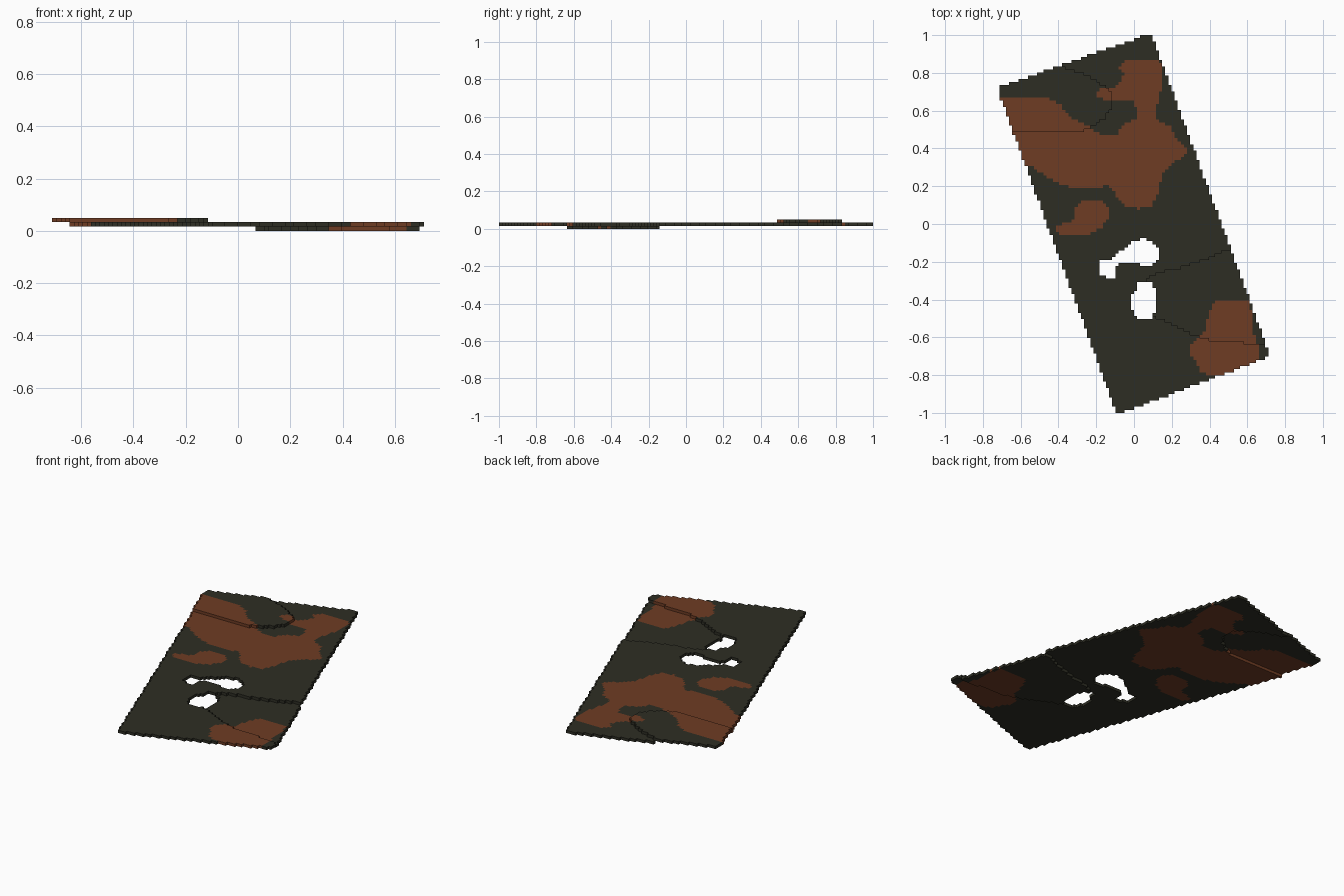
import bpy, bmesh

if "Cube" in bpy.data.objects:
    bpy.data.objects.remove(bpy.data.objects["Cube"], do_unlink=True)

COLS, ROWS = 86, 121
S = 2.0 / ROWS                      # edge length of one block

# Outlines in plan
PLATE = [(-0.725, 0.72), (0.09, 1.01), (0.722, -0.70), (-0.09, -1.01)]
RAISED = [(-0.37, 0.83), (-0.39, 0.95), (-0.9, 0.9), (-0.9, 0.485), (-0.30, 0.485),
          (-0.235, 0.51), (-0.16, 0.555), (-0.115, 0.61), (-0.115, 0.70), (-0.21, 0.77)]
LOWERED = [(0.55, -0.12), (0.49, -0.14), (0.42, -0.17), (0.36, -0.195), (0.25, -0.23),
           (0.17, -0.245), (0.06, -0.29), (0.06, -0.45), (0.11, -0.49), (0.30, -0.58),
           (0.425, -0.62), (0.8, -0.64), (0.8, -0.12)]
HOLES = [
    [(-0.02, -0.095), (0.04, -0.08), (0.09, -0.085), (0.125, -0.12), (0.125, -0.19),
     (0.10, -0.215), (0.04, -0.215), (0.035, -0.20), (-0.08, -0.205), (-0.10, -0.23),
     (-0.10, -0.28), (-0.14, -0.29), (-0.185, -0.26), (-0.18, -0.195), (-0.115, -0.18),
     (-0.05, -0.13)],
    [(0.02, -0.305), (0.09, -0.305), (0.11, -0.35), (0.11, -0.47), (0.09, -0.50),
     (0.02, -0.50), (-0.01, -0.45), (-0.01, -0.38), (0.02, -0.35)],
]
BROWN_PATCHES = [
    # wide patch across the rear
    [(-0.80, 0.68), (-0.47, 0.67), (-0.395, 0.64), (-0.34, 0.57), (-0.235, 0.51),
     (-0.16, 0.47), (-0.09, 0.475), (-0.05, 0.53), (0.013, 0.555), (0.02, 0.61),
     (-0.01, 0.65), (-0.05, 0.66), (-0.165, 0.66), (-0.20, 0.68), (-0.18, 0.715),
     (-0.10, 0.725), (-0.05, 0.79), (-0.08, 0.825), (-0.05, 0.86), (0.07, 0.875),
     (0.135, 0.87), (0.15, 0.82), (0.145, 0.72), (0.135, 0.67), (0.11, 0.58),
     (0.135, 0.545), (0.19, 0.52), (0.22, 0.45), (0.28, 0.40), (0.27, 0.36),
     (0.21, 0.33), (0.145, 0.25), (0.125, 0.16), (0.09, 0.095), (0.03, 0.08),
     (-0.065, 0.105), (-0.10, 0.16), (-0.14, 0.205), (-0.21, 0.19), (-0.315, 0.19),
     (-0.42, 0.22), (-0.54, 0.305), (-0.65, 0.31)],
    # small patch beside the openings
    [(-0.26, 0.125), (-0.165, 0.115), (-0.13, 0.085), (-0.13, 0.04), (-0.17, -0.015),
     (-0.235, -0.055), (-0.38, -0.06), (-0.42, -0.04), (-0.42, -0.01), (-0.315, 0.02),
     (-0.305, 0.095)],
    # patch in the front corner
    [(0.43, -0.41), (0.61, -0.41), (0.63, -0.49), (0.62, -0.555), (0.65, -0.62),
     (0.665, -0.70), (0.66, -0.80), (0.43, -0.80), (0.36, -0.79), (0.33, -0.725),
     (0.30, -0.70), (0.305, -0.635), (0.375, -0.57), (0.395, -0.475)],
]


def inside(x, y, poly):
    hit = False
    for (x1, y1), (x2, y2) in zip(poly, poly[1:] + poly[:1]):
        if (y1 > y) != (y2 > y) and x < x1 + (y - y1) * (x2 - x1) / (y2 - y1):
            hit = not hit
    return hit


def make_material(name, rgb):
    mat = bpy.data.materials.new(name)
    mat.use_nodes = True
    mat.diffuse_color = (*rgb, 1)
    mat.node_tree.nodes["Principled BSDF"].inputs["Base Color"].default_value = (*rgb, 1)
    return mat


MATERIALS = [make_material("dark olive", (0.027, 0.027, 0.0176)),
             make_material("rust brown", (0.156, 0.045, 0.0176))]

# Sort the blocks into three levels, 0 for olive and 1 for brown
levels = [{}, {}, {}]
for i in range(COLS):
    for j in range(ROWS):
        x, y = (i + 0.5 - COLS / 2) * S, (j + 0.5 - ROWS / 2) * S
        if not inside(x, y, PLATE) or any(inside(x, y, h) for h in HOLES):
            continue
        level = 2 if inside(x, y, RAISED) else 0 if inside(x, y, LOWERED) else 1
        levels[level][i, j] = int(any(inside(x, y, p) for p in BROWN_PATCHES))


def build_layer(name, cells, level):
    """One-block-thick sheet with walls along its stepped border."""
    bm = bmesh.new()
    verts = {}

    def vert(i, j, k):
        if (i, j, k) not in verts:
            verts[i, j, k] = bm.verts.new(
                ((i - COLS / 2) * S, (j - ROWS / 2) * S, (level + k) * S))
        return verts[i, j, k]

    for (i, j), colour in cells.items():
        ring = [(i, j), (i + 1, j), (i + 1, j + 1), (i, j + 1)]
        quads = [[vert(*p, 1) for p in ring], [vert(*p, 0) for p in reversed(ring)]]
        for n, (di, dj) in enumerate([(0, -1), (1, 0), (0, 1), (-1, 0)]):
            if (i + di, j + dj) not in cells:
                a, b = ring[n], ring[(n + 1) % 4]
                quads.append([vert(*a, 0), vert(*b, 0), vert(*b, 1), vert(*a, 1)])
        for quad in quads:
            bm.faces.new(quad).material_index = colour

    mesh = bpy.data.meshes.new(name)
    bm.to_mesh(mesh)
    bm.free()
    for mat in MATERIALS:
        mesh.materials.append(mat)
    bpy.context.collection.objects.link(bpy.data.objects.new(name, mesh))


for level, name in enumerate(["lowered_panel", "main_panel", "raised_panel"]):
    build_layer(name, levels[level], level)
